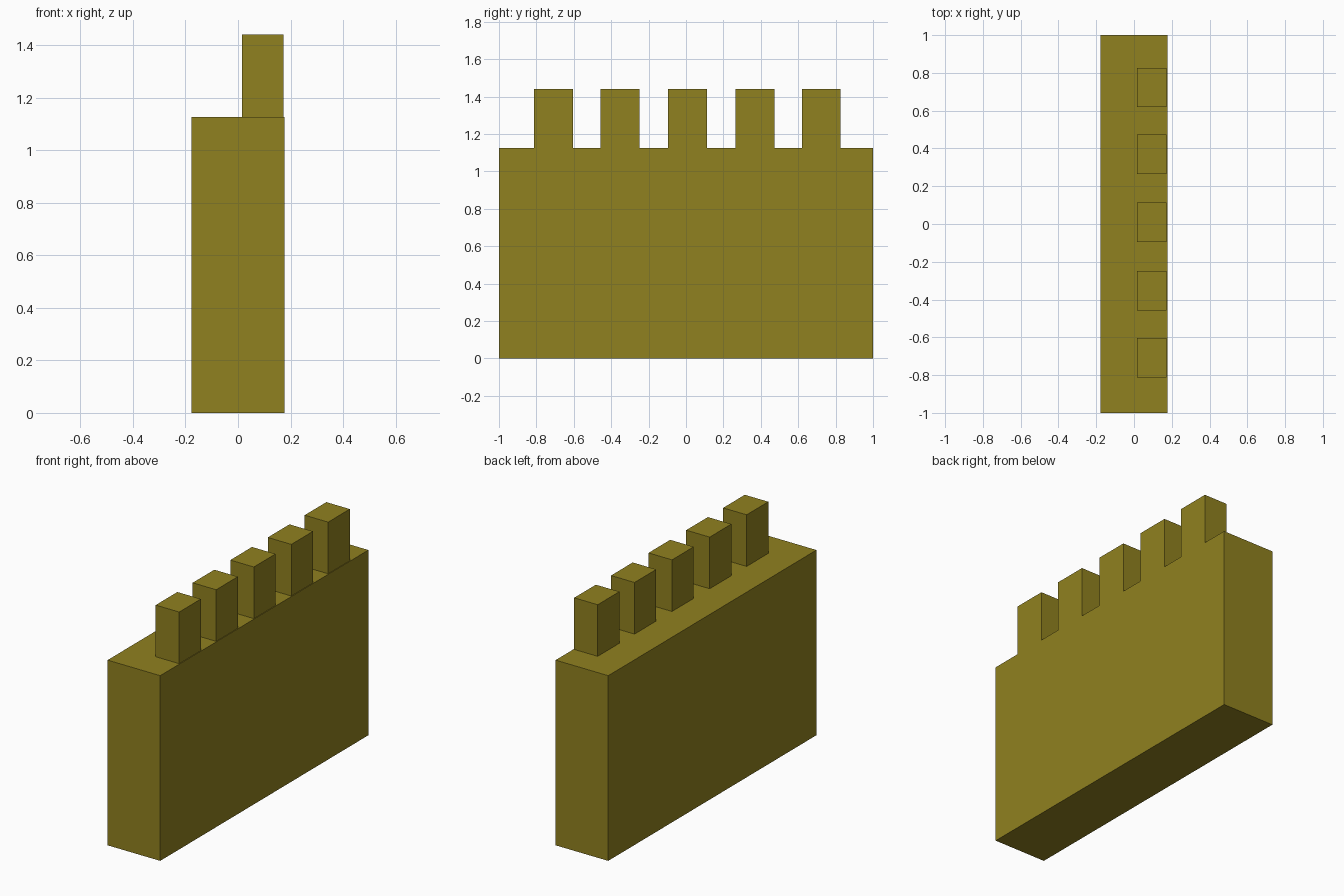
import bpy

if "Cube" in bpy.data.objects:
    bpy.data.objects.remove(bpy.data.objects["Cube"])

mat = bpy.data.materials.new("ochre")
mat.diffuse_color = (0.28, 0.22, 0.014, 1)
mat.use_nodes = True
mat.node_tree.nodes["Principled BSDF"].inputs["Base Color"].default_value = mat.diffuse_color


def box(name, x, y, z):
    """Add a box spanning the given (min, max) ranges."""
    bpy.ops.mesh.primitive_cube_add(size=1, location=[sum(r) / 2 for r in (x, y, z)])
    ob = bpy.context.object
    ob.name = name
    ob.scale = [r[1] - r[0] for r in (x, y, z)]
    bpy.ops.object.transform_apply(location=False, rotation=False, scale=True)
    ob.data.materials.append(mat)
    return ob


# Wall body
WALL_TOP = 1.126
box("wall", (-0.177, 0.177), (-1, 1), (0, WALL_TOP))

# Battlement blocks along the outer edge, slightly uneven spacing
HALF = 0.104
for i, y in enumerate((-0.708, -0.353, 0.009, 0.369, 0.723)):
    box(f"merlon_{i + 1}", (0.015, 0.173), (y - HALF, y + HALF), (WALL_TOP, 1.44))
